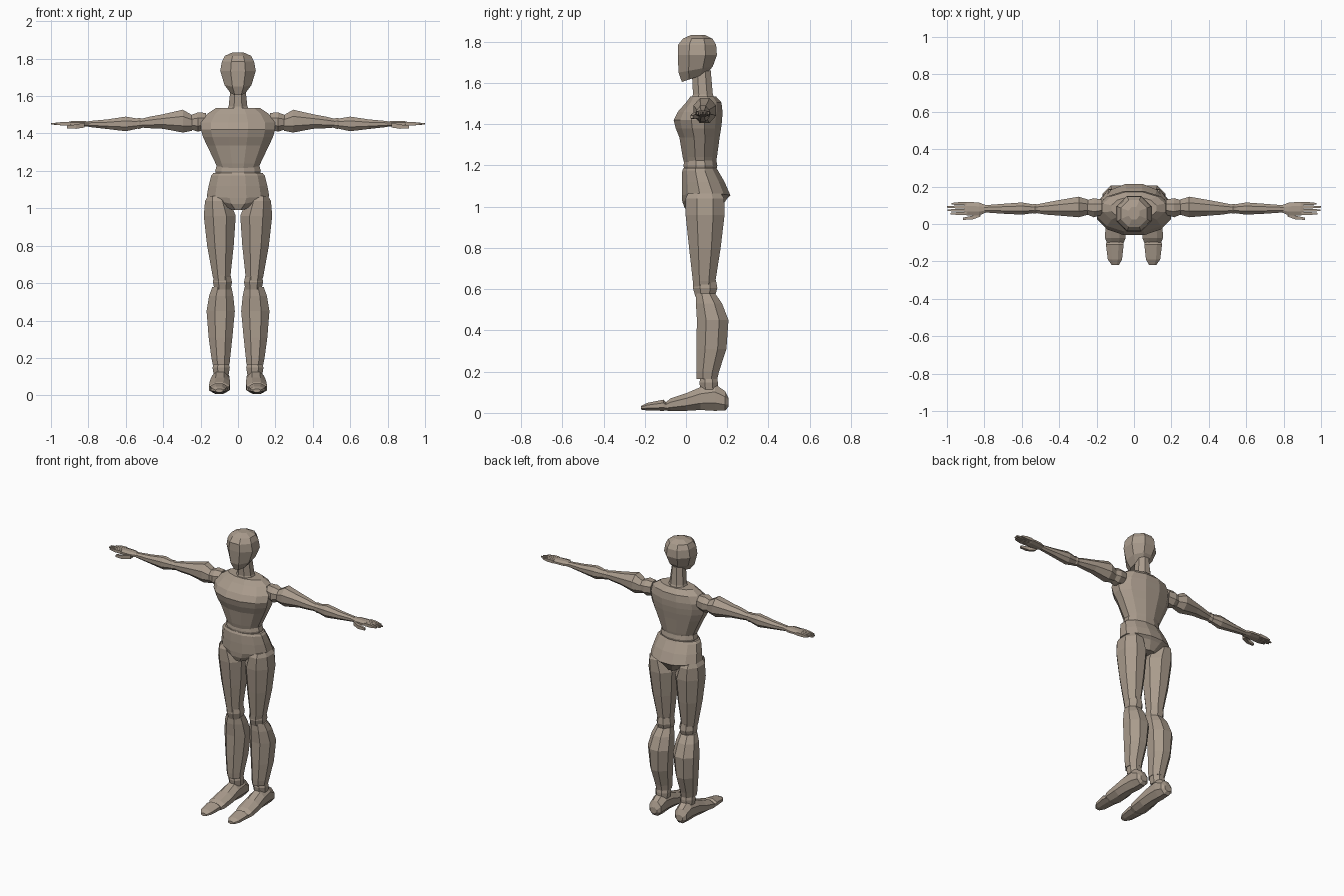
import bpy, bmesh, math

tan = bpy.data.materials.new("tan_clay")
tan.diffuse_color = (0.40, 0.33, 0.265, 1)


def loft(name, axis, rings, n=8, mirror=False):
    """Ring: position, a0, a1, b0, b1, optional tilt along b, optional lift at the a ends.
    Axis z uses a=x, b=y; axis x uses a=y, b=z; axis y uses a=x, b=z."""
    for side, sx in (("left_", 1), ("right_", -1)) if mirror else (("", 1),):
        bm = bmesh.new()
        loops = []
        for r in rings:
            p, a0, a1, b0, b1 = r[:5]
            tilt = r[5] if len(r) > 5 else 0
            lift = r[6] if len(r) > 6 else 0
            loop = []
            for i in range(n):
                t = 2 * math.pi * (i + 0.5) / n
                u = math.cos(t) / math.cos(math.pi / n)
                v = math.sin(t) / math.cos(math.pi / n)
                a = (a0 + a1) / 2 + u * (a1 - a0) / 2
                b = (b0 + b1) / 2 + v * (b1 - b0) / 2
                q = p + tilt * v + lift * u * u
                co = {"z": (a, b, q), "x": (q, a, b), "y": (a, q, b)}[axis]
                loop.append(bm.verts.new((co[0] * sx, co[1], co[2])))
            loops.append(loop)
        for lo, hi in zip(loops, loops[1:]):
            for i in range(n):
                j = (i + 1) % n
                bm.faces.new((lo[i], lo[j], hi[j], hi[i]))
        bm.faces.new(loops[0])
        bm.faces.new(loops[-1])
        bmesh.ops.recalc_face_normals(bm, faces=bm.faces)
        me = bpy.data.meshes.new(side + name)
        bm.to_mesh(me)
        bm.free()
        me.materials.append(tan)
        bpy.context.collection.objects.link(bpy.data.objects.new(side + name, me))


# Head: slanted jaw, flat face, domed crown
loft("head", "z", [
    (1.625, -0.04, 0.04, -0.02, 0.10, 0.02),
    (1.665, -0.072, 0.072, -0.036, 0.130, 0.015),
    (1.735, -0.095, 0.095, -0.040, 0.150),
    (1.785, -0.086, 0.086, -0.038, 0.146),
    (1.815, -0.07, 0.07, -0.015, 0.128),
    (1.833, -0.03, 0.03, 0.025, 0.09)])
loft("neck", "z", [
    (1.50, -0.07, 0.07, 0.02, 0.15),
    (1.545, -0.05, 0.05, 0.034, 0.13),
    (1.66, -0.038, 0.038, 0.028, 0.12)])

# Torso
loft("chest", "z", [
    (1.215, -0.11, 0.11, -0.01, 0.145),
    (1.24, -0.12, 0.12, -0.016, 0.15),
    (1.335, -0.165, 0.165, -0.032, 0.163),
    (1.38, -0.187, 0.187, -0.05, 0.17),
    (1.42, -0.198, 0.198, -0.06, 0.175),
    (1.46, -0.197, 0.197, -0.04, 0.177),
    (1.505, -0.165, 0.165, 0.0, 0.172),
    (1.535, -0.12, 0.12, 0.022, 0.145)], 12)
loft("waist", "z", [
    (1.17, -0.115, 0.115, -0.008, 0.145),
    (1.20, -0.122, 0.122, -0.012, 0.152),
    (1.225, -0.115, 0.115, -0.008, 0.147)], 12)
loft("pelvis", "z", [
    (0.99, -0.055, 0.055, -0.005, 0.165, 0, 0.01),
    (1.03, -0.135, 0.135, -0.018, 0.20, 0.008, 0.025),
    (1.055, -0.167, 0.167, -0.02, 0.215, 0, 0.01),
    (1.12, -0.157, 0.157, -0.02, 0.187),
    (1.175, -0.143, 0.143, -0.018, 0.155),
    (1.188, -0.132, 0.132, -0.012, 0.148)], 12)

# Legs
loft("thigh", "z", [
    (0.61, 0.045, 0.128, 0.035, 0.14),
    (0.64, 0.04, 0.136, 0.033, 0.143),
    (0.80, 0.023, 0.165, 0.015, 0.168),
    (0.96, 0.012, 0.183, -0.002, 0.187),
    (1.04, 0.045, 0.176, -0.002, 0.185),
    (1.065, 0.08, 0.16, 0.01, 0.17)], 8, True)
loft("knee", "z", [
    (0.565, 0.04, 0.125, 0.045, 0.14),
    (0.605, 0.032, 0.134, 0.034, 0.152),
    (0.645, 0.04, 0.128, 0.04, 0.145)], 8, True)
loft("shin", "z", [
    (0.165, 0.045, 0.135, 0.052, 0.152),
    (0.20, 0.042, 0.142, 0.05, 0.16),
    (0.31, 0.030, 0.157, 0.05, 0.196),
    (0.45, 0.017, 0.168, 0.053, 0.206),
    (0.53, 0.025, 0.155, 0.048, 0.175),
    (0.578, 0.035, 0.138, 0.05, 0.142)], 8, True)
loft("ankle", "z", [
    (0.11, 0.05, 0.13, 0.07, 0.155),
    (0.148, 0.044, 0.136, 0.065, 0.155),
    (0.18, 0.052, 0.128, 0.072, 0.148)], 8, True)
loft("foot", "y", [
    (-0.10, 0.055, 0.145, 0.012, 0.05),
    (-0.075, 0.045, 0.155, 0.008, 0.07),
    (0.0, 0.042, 0.152, 0.01, 0.095),
    (0.07, 0.045, 0.145, 0.014, 0.125),
    (0.14, 0.045, 0.14, 0.01, 0.14),
    (0.19, 0.052, 0.135, 0.012, 0.105),
    (0.207, 0.07, 0.12, 0.03, 0.07)], 8, True)
loft("toes", "y", [
    (-0.218, 0.08, 0.12, 0.016, 0.034),
    (-0.19, 0.064, 0.14, 0.012, 0.048),
    (-0.11, 0.055, 0.15, 0.01, 0.064),
    (-0.085, 0.06, 0.145, 0.014, 0.04)], 8, True)

# Arms
loft("shoulder_joint", "x", [
    (0.17, 0.05, 0.13, 1.42, 1.51),
    (0.215, 0.036, 0.138, 1.41, 1.512),
    (0.26, 0.055, 0.125, 1.425, 1.495)], 8, True)
loft("upper_arm", "x", [
    (0.245, 0.05, 0.13, 1.415, 1.498),
    (0.295, 0.036, 0.146, 1.405, 1.527),
    (0.40, 0.045, 0.128, 1.425, 1.503),
    (0.47, 0.05, 0.115, 1.428, 1.49),
    (0.52, 0.058, 0.105, 1.432, 1.478)], 8, True)
loft("elbow", "x", [
    (0.505, 0.062, 0.102, 1.432, 1.476),
    (0.53, 0.055, 0.108, 1.424, 1.484),
    (0.555, 0.062, 0.102, 1.432, 1.476)], 8, True)
loft("forearm", "x", [
    (0.54, 0.058, 0.105, 1.425, 1.48),
    (0.60, 0.05, 0.115, 1.412, 1.49),
    (0.70, 0.055, 0.108, 1.424, 1.475),
    (0.80, 0.062, 0.10, 1.435, 1.466)], 8, True)

# Hands: palm, four fingers, thumb
loft("palm", "x", [
    (0.79, 0.062, 0.10, 1.438, 1.463),
    (0.83, 0.045, 0.115, 1.436, 1.467),
    (0.89, 0.045, 0.118, 1.438, 1.466),
    (0.905, 0.05, 0.114, 1.442, 1.462)], 8, True)
for k, tip in enumerate((0.98, 0.997, 1.0, 0.975)):
    y = 0.056 + 0.0175 * k
    loft(f"finger_{k + 1}", "x", [
        (0.895, y - 0.008, y + 0.008, 1.443, 1.463),
        (0.94, y - 0.008, y + 0.008, 1.443, 1.461),
        (tip, y - 0.004, y + 0.004, 1.448, 1.455)], 4, True)
loft("thumb", "x", [
    (0.82, 0.04, 0.068, 1.432, 1.458),
    (0.865, 0.024, 0.044, 1.425, 1.448),
    (0.915, 0.022, 0.034, 1.428, 1.442)], 4, True)
